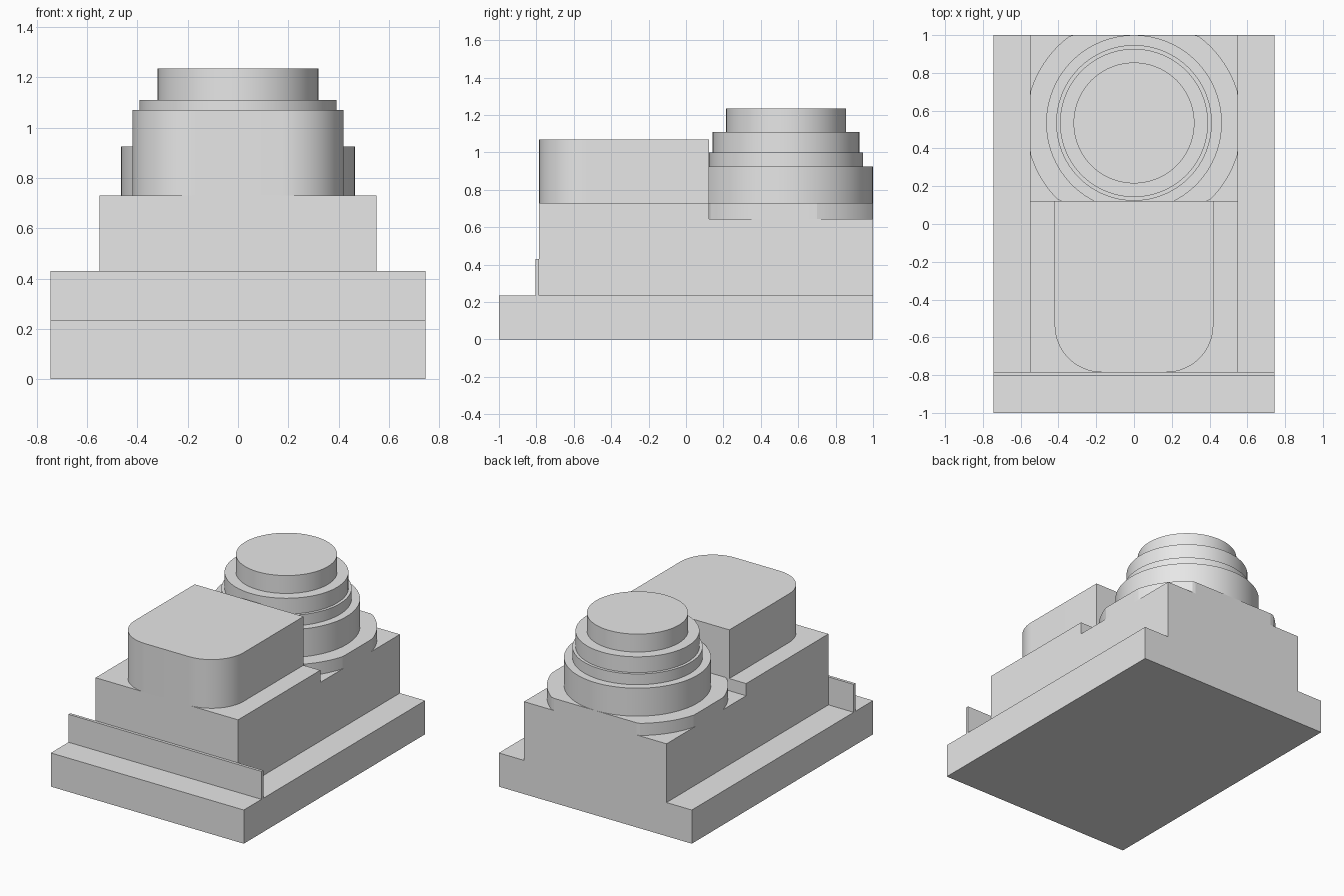
import bpy, bmesh
from math import sin, cos, pi, radians
from mathutils import Vector

cube = bpy.data.objects.get("Cube")
if cube:
    bpy.data.objects.remove(cube, do_unlink=True)

grey = bpy.data.materials.new("light grey")
grey.use_nodes = True
colour = (0.8, 0.8, 0.8, 1)
grey.diffuse_color = colour
grey.node_tree.nodes["Principled BSDF"].inputs["Base Color"].default_value = colour


def prism(name, outline, offset):
    """Extrude a closed 3D outline along an offset, with sharp rims and smooth curves."""
    bm = bmesh.new()
    face = bm.faces.new([bm.verts.new(p) for p in outline])
    new = bmesh.ops.extrude_face_region(bm, geom=[face], use_keep_orig=True)["geom"]
    moved = [v for v in new if isinstance(v, bmesh.types.BMVert)]
    bmesh.ops.translate(bm, verts=moved, vec=Vector(offset))
    bmesh.ops.recalc_face_normals(bm, faces=bm.faces)
    mesh = bpy.data.meshes.new(name)
    bm.to_mesh(mesh)
    bm.free()
    mesh.materials.append(grey)
    mesh.shade_smooth()
    mesh.set_sharp_from_angle(angle=radians(10))
    obj = bpy.data.objects.new(name, mesh)
    bpy.context.collection.objects.link(obj)
    return obj


def upright(name, points, z0, z1):
    return prism(name, [(x, y, z0) for x, y in points], (0, 0, z1 - z0))


def box(name, half_width, y0, y1, z0, z1):
    w = half_width
    return upright(name, [(-w, y0), (w, y0), (w, y1), (-w, y1)], z0, z1)


def arc(cx, cy, r, start, end, steps):
    angles = [start + (end - start) * i / steps for i in range(steps + 1)]
    return [(cx + r * cos(a), cy + r * sin(a)) for a in angles]


FRONT, STEP, BACK = -0.785, 0.122, 1.0
BODY_W, BODY_TOP, LEDGE = 0.55, 0.73, 0.645
BASE_W, BASE_TOP = 0.745, 0.235
CENTRE_Y = 0.535

# Base slab and the thin upright plate across its front
box("base", BASE_W, -1, BACK, 0, BASE_TOP)
box("front_plate", BASE_W, -0.805, FRONT, BASE_TOP, 0.43)

# Body, stepped down towards the back
side = [(FRONT, BASE_TOP), (BACK, BASE_TOP), (BACK, LEDGE),
        (STEP, LEDGE), (STEP, BODY_TOP), (FRONT, BODY_TOP)]
prism("body", [(-BODY_W, y, z) for y, z in side], (2 * BODY_W, 0, 0))

# Upper block with rounded front corners
W, R = 0.42, 0.25
corners = (arc(-W + R, FRONT + R, R, pi, 1.5 * pi, 16)
           + arc(W - R, FRONT + R, R, 1.5 * pi, 2 * pi, 16))
upright("upper_block", corners + [(W, STEP), (-W, STEP)], BODY_TOP, 1.07)

# Wide disc trimmed flush with the body sides
ring = arc(0, CENTRE_Y, 0.573, 0, 2 * pi, 128)[:-1]
trimmed = [(max(-BODY_W, min(BODY_W, x)), max(STEP, min(BACK, y))) for x, y in ring]
upright("trimmed_disc", trimmed, LEDGE, BODY_TOP)

# Stacked round tiers
tiers = [("lower_tier", 0.465, BODY_TOP, 0.925), ("middle_tier", 0.412, 0.925, 1.0),
         ("upper_tier", 0.392, 1.0, 1.11), ("top_tier", 0.32, 1.11, 1.235)]
for name, radius, z0, z1 in tiers:
    upright(name, arc(0, CENTRE_Y, radius, 0, 2 * pi, 96)[:-1], z0, z1)
